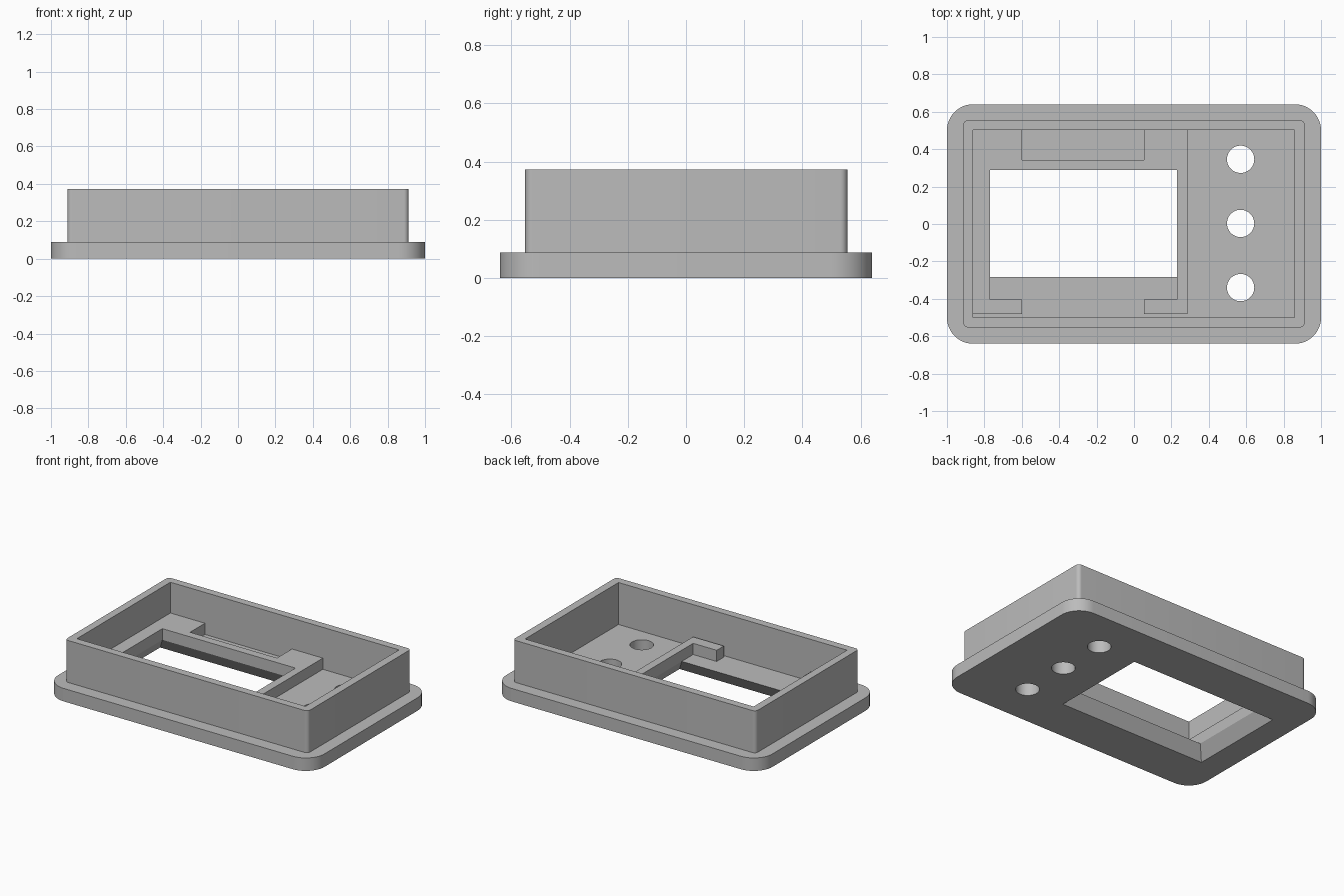
import bpy, bmesh, math

if "Cube" in bpy.data.objects:
    bpy.data.objects.remove(bpy.data.objects["Cube"], do_unlink=True)

grey = bpy.data.materials.new("plain grey")
grey.use_nodes = True
grey.diffuse_color = (0.5, 0.5, 0.5, 1)
grey.node_tree.nodes["Principled BSDF"].inputs["Base Color"].default_value = (0.5, 0.5, 0.5, 1)

FLOOR, DECK, TOP = 0.088, 0.164, 0.373


def rounded(x0, x1, y0, y1, r=0, steps=12):
    """Outline of a rectangle, with rounded corners when r is above zero."""
    centres = [(x1 - r, y1 - r), (x0 + r, y1 - r), (x0 + r, y0 + r), (x1 - r, y0 + r)]
    if r == 0:
        return centres
    return [(cx + r * math.cos(a), cy + r * math.sin(a))
            for q, (cx, cy) in enumerate(centres)
            for a in [math.pi / 2 * (q + i / steps) for i in range(steps + 1)]]


def circle(cx, cy, r, n=48):
    return [(cx + r * math.cos(2 * math.pi * i / n), cy + r * math.sin(2 * math.pi * i / n))
            for i in range(n)]


def loft(name, low, high, z0, z1):
    """Solid between two outlines with the same number of points."""
    bm = bmesh.new()
    a = [bm.verts.new((x, y, z0)) for x, y in low]
    b = [bm.verts.new((x, y, z1)) for x, y in high]
    n = len(a)
    bm.faces.new(a[::-1])
    bm.faces.new(b)
    for i in range(n):
        j = (i + 1) % n
        bm.faces.new((a[i], a[j], b[j], b[i]))
    mesh = bpy.data.meshes.new(name)
    bm.to_mesh(mesh)
    bm.free()
    mesh.materials.append(grey)
    obj = bpy.data.objects.new(name, mesh)
    bpy.context.collection.objects.link(obj)
    return obj


def prism(name, outline, z0, z1):
    return loft(name, outline, outline, z0, z1)


def cut(obj, cutters):
    """Subtract each cutter, bake the result and drop the cutters."""
    for c in cutters:
        c.hide_render = True
        mod = obj.modifiers.new("cut", "BOOLEAN")
        mod.operation, mod.solver, mod.object = "DIFFERENCE", "EXACT", c
    graph = bpy.context.evaluated_depsgraph_get()
    baked = bpy.data.meshes.new_from_object(obj.evaluated_get(graph))
    obj.modifiers.clear()
    obj.data = baked
    for c in cutters:
        bpy.data.objects.remove(c, do_unlink=True)


# Face plate: flared display window and three button holes
plate = prism("face_plate", rounded(-1, 1, -0.64, 0.64, 0.14), 0, FLOOR)
flare = 0.056


def window_at(z):
    g = flare * (1 - z / FLOOR)
    return rounded(-0.77 - g, 0.23 + g, -0.283 - g, 0.288 + g)


cut(plate, [loft("window_cutter", window_at(-0.05), window_at(FLOOR + 0.01), -0.05, FLOOR + 0.01)]
    + [prism("hole_cutter", circle(0.57, 0.003 + k * 0.343, 0.073), -0.1, 0.2) for k in (-1, 0, 1)])

# Upright wall around the cavity
wall = prism("side_wall", rounded(-0.912, 0.912, -0.553, 0.555, 0.025, 8), FLOOR, TOP)
cut(wall, [prism("cavity_cutter", rounded(-0.86, 0.857, -0.5, 0.503), 0, 1)])

# Raised display seat with an opening, a front notch and a rear pocket
seat = prism("display_seat", rounded(-0.86, 0.285, -0.482, 0.503), FLOOR, DECK)
cut(seat, [prism("opening_cutter", rounded(-0.77, 0.23, -0.405, 0.288), 0, 0.3),
           prism("notch_cutter", rounded(-0.6, 0.053, -0.6, -0.39), 0, 0.3),
           prism("pocket_cutter", rounded(-0.6, 0.053, 0.343, 0.6), 0, 0.3)])

# Smooth round corners and holes, keep the edges sharp
for obj in (plate, wall, seat):
    bpy.ops.object.select_all(action="DESELECT")
    obj.select_set(True)
    bpy.context.view_layer.objects.active = obj
    bpy.ops.object.shade_smooth_by_angle(angle=math.radians(30))
